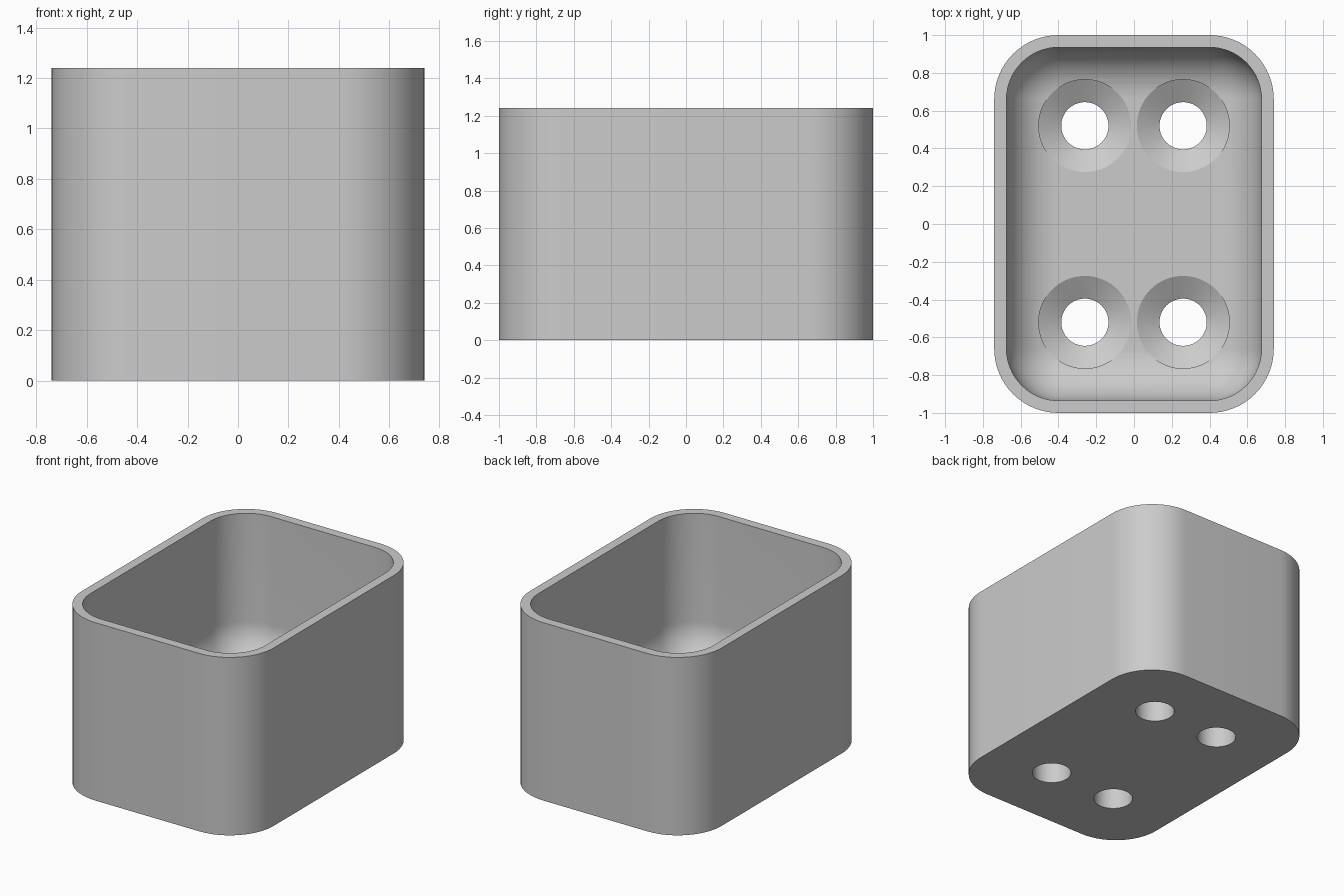
import bpy, bmesh, math
from mathutils import Matrix, Vector

if "Cube" in bpy.data.objects:
    bpy.data.objects.remove(bpy.data.objects["Cube"], do_unlink=True)

HALF_X, HALF_Y, HEIGHT = 0.74, 1.0, 1.24
WALL, CORNER, FILLET = 0.065, 0.34, 0.27
FLOOR = 0.22
HOLE_R, SINK_R, SINK_DEPTH = 0.125, 0.245, 0.07

grey = bpy.data.materials.new("plain_grey")
grey.use_nodes = True
colour = (0.6, 0.6, 0.6, 1)
grey.diffuse_color = colour
grey.node_tree.nodes["Principled BSDF"].inputs["Base Color"].default_value = colour


def make_object(name, bm):
    bmesh.ops.recalc_face_normals(bm, faces=bm.faces)
    mesh = bpy.data.meshes.new(name)
    bm.to_mesh(mesh)
    bm.free()
    mesh.materials.append(grey)
    obj = bpy.data.objects.new(name, mesh)
    bpy.context.collection.objects.link(obj)
    return obj


def rounded_ring(bm, inset, z, steps=16):
    """Rounded rectangle of vertices, pulled in from the outside wall."""
    ring = []
    r = CORNER - inset
    for q, (sx, sy) in enumerate([(1, 1), (-1, 1), (-1, -1), (1, -1)]):
        for i in range(steps + 1):
            a = math.pi / 2 * (q + i / steps)
            ring.append(bm.verts.new((sx * (HALF_X - CORNER) + r * math.cos(a),
                                      sy * (HALF_Y - CORNER) + r * math.sin(a), z)))
    return ring


def bridge(bm, a, b):
    n = len(a)
    for i in range(n):
        bm.faces.new((a[i], a[(i + 1) % n], b[(i + 1) % n], b[i]))


# Box: outside wall, rim, inside wall and rounded floor edge
bm = bmesh.new()
rings = [rounded_ring(bm, 0, 0), rounded_ring(bm, 0, HEIGHT),
         rounded_ring(bm, WALL, HEIGHT)]
for i in range(17):
    a = math.pi / 2 * i / 16
    rings.append(rounded_ring(bm, WALL + FILLET * (1 - math.cos(a)),
                              FLOOR + FILLET * (1 - math.sin(a))))
for a, b in zip(rings, rings[1:]):
    bridge(bm, a, b)
bm.faces.new(rings[0])
bm.faces.new(rings[-1])
box = make_object("box", bm)

# Cutter: four straight holes with a shallow cone at the top
bm = bmesh.new()
seat = FLOOR - 0.001
profile = [(HOLE_R, -0.1), (HOLE_R, seat - SINK_DEPTH), (SINK_R, seat), (SINK_R, 0.6)]
for x in (-0.26, 0.26):
    for y in (-0.52, 0.52):
        loops = []
        for r, z in profile:
            loops.append(bmesh.ops.create_circle(
                bm, segments=64, radius=r,
                matrix=Matrix.Translation(Vector((x, y, z))))["verts"])
        for a, b in zip(loops, loops[1:]):
            bridge(bm, a, b)
        bm.faces.new(loops[0])
        bm.faces.new(loops[-1])
cutter = make_object("hole_cutter", bm)
cutter.hide_render = True

# Cut the holes, then smooth the curved walls
mod = box.modifiers.new("holes", "BOOLEAN")
mod.operation = "DIFFERENCE"
mod.solver = "EXACT"
mod.object = cutter
bpy.ops.object.select_all(action="DESELECT")
box.select_set(True)
bpy.context.view_layer.objects.active = box
bpy.ops.object.modifier_apply(modifier=mod.name)
bpy.data.objects.remove(cutter, do_unlink=True)
bpy.ops.object.shade_smooth_by_angle(angle=math.radians(20))
